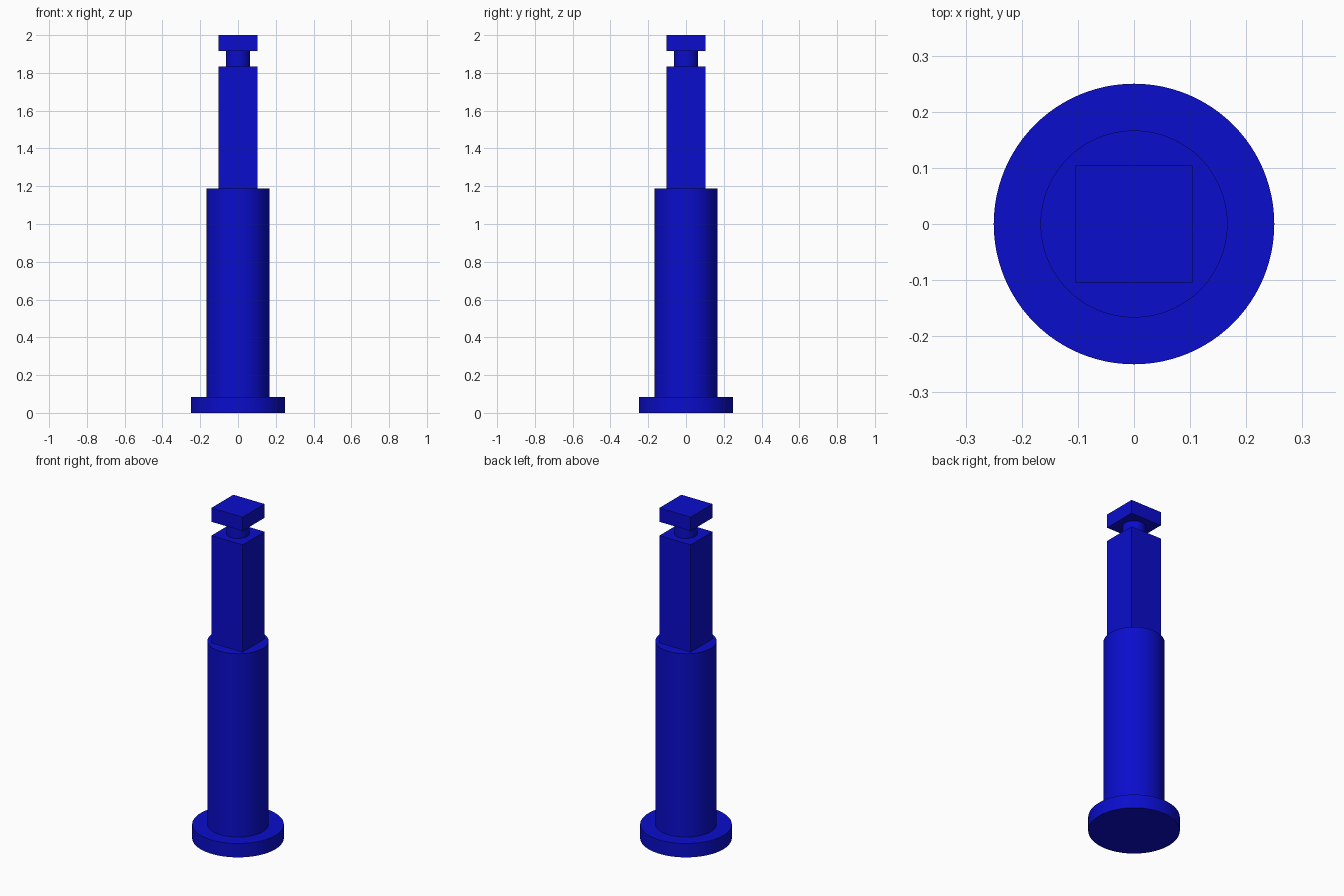
import bpy, math

if "Cube" in bpy.data.objects:
    bpy.data.objects.remove(bpy.data.objects["Cube"])

blue = bpy.data.materials.new("blue")
blue.diffuse_color = (0.003, 0.004, 0.6, 1)
blue.use_nodes = True
blue.node_tree.nodes["Principled BSDF"].inputs["Base Color"].default_value = blue.diffuse_color


def finish(obj, name):
    obj.name = name
    obj.data.materials.append(blue)


def cylinder(name, radius, z0, z1):
    bpy.ops.mesh.primitive_cylinder_add(
        vertices=96, radius=radius, depth=z1 - z0, location=(0, 0, (z0 + z1) / 2))
    bpy.ops.object.shade_smooth_by_angle(angle=math.radians(30))
    finish(bpy.context.object, name)


def block(name, width, z0, z1):
    bpy.ops.mesh.primitive_cube_add(size=1, location=(0, 0, (z0 + z1) / 2))
    obj = bpy.context.object
    obj.scale = (width, width, z1 - z0)
    bpy.ops.object.transform_apply(location=False, rotation=False, scale=True)
    finish(obj, name)


# Pin from the flange up to the grooved square end
cylinder("base_flange", 0.25, 0, 0.0833)
cylinder("round_shaft", 0.1667, 0.0833, 1.1875)
block("square_shaft", 0.2083, 1.1875, 1.8333)
cylinder("groove_neck", 0.0625, 1.8333, 1.9167)
block("square_cap", 0.2083, 1.9167, 2.0)
